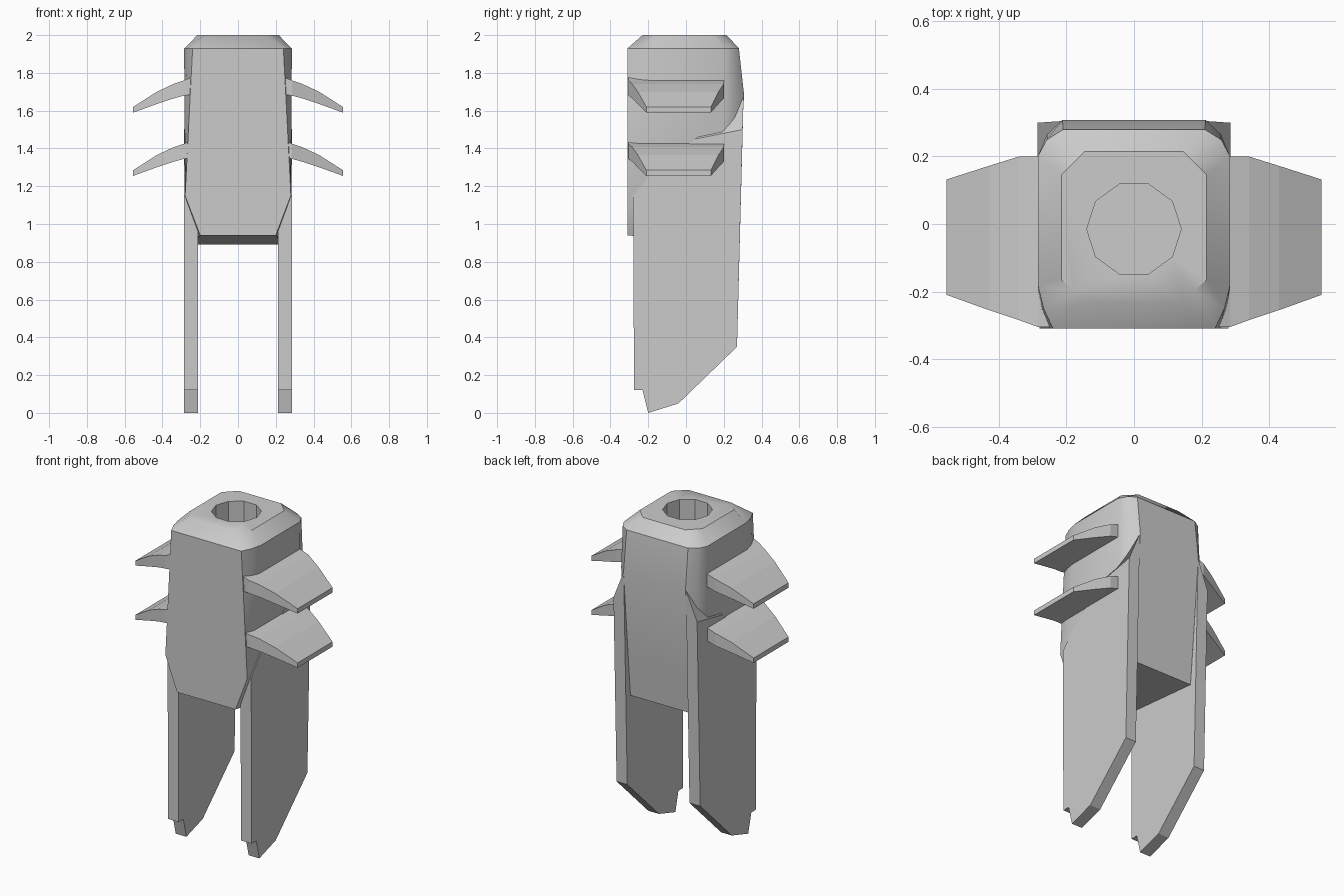
import bpy, bmesh, math
from mathutils import Matrix

if "Cube" in bpy.data.objects:
    bpy.data.objects.remove(bpy.data.objects["Cube"])


def make_object(name, bm):
    bmesh.ops.recalc_face_normals(bm, faces=bm.faces)
    mesh = bpy.data.meshes.new(name)
    bm.to_mesh(mesh)
    bm.free()
    obj = bpy.data.objects.new(name, mesh)
    bpy.context.collection.objects.link(obj)
    return obj


def loft(name, rings):
    """Skin a list of equal-length closed rings and cap both ends."""
    bm = bmesh.new()
    loops = [[bm.verts.new(p) for p in ring] for ring in rings]
    n = len(rings[0])
    for a, b in zip(loops, loops[1:]):
        for i in range(n):
            j = (i + 1) % n
            bm.faces.new((a[i], a[j], b[j], b[i]))
    bm.faces.new(loops[0])
    bm.faces.new(loops[-1])
    return make_object(name, bm)


def body_ring(z, half, slope=0.0):
    """Mirror a right-hand outline (front to back) into a full ring."""
    pts = half + [(-x, y) for x, y in reversed(half)]
    return [(x, y, z - slope * (y + 0.31)) for x, y in pts]


# Body: rounded corners at the top, tapering towards a tilted underside
body = loft("body", [
    body_ring(0.94, [(.2, -.31), (.205, -.26), (.21, -.22),
                     (.212, .18), (.212, .21), (.212, .24)], 0.09),
    body_ring(1.15, [(.28, -.31), (.281, -.29), (.281, -.27),
                     (.28, .18), (.25, .235), (.212, .263)]),
    body_ring(1.68, [(.253, -.31), (.274, -.255), (.284, -.2),
                     (.284, .2), (.258, .265), (.212, .308)]),
    body_ring(1.93, [(.24, -.31), (.268, -.25), (.285, -.18),
                     (.285, .2), (.258, .25), (.21, .28)]),
    body_ring(2.0, [(.145, -.23), (.18, -.198), (.215, -.165),
                    (.215, .145), (.18, .18), (.145, .215)]),
])

# Ten-sided socket sunk into the top
bm = bmesh.new()
bmesh.ops.create_cone(bm, cap_ends=True, segments=10, radius1=.14, radius2=.14, depth=.6,
                      matrix=Matrix.Translation((0, -.015, 2.05))
                      @ Matrix.Rotation(math.radians(90), 4, 'Z'))
cutter = make_object("socket_cutter", bm)
cutter.hide_render = True
mod = body.modifiers.new("socket", 'BOOLEAN')
mod.operation = 'DIFFERENCE'
mod.solver = 'EXACT'
mod.object = cutter
bpy.context.view_layer.objects.active = body
body.select_set(True)
bpy.ops.object.modifier_apply(modifier=mod.name)
bpy.data.objects.remove(cutter)
bpy.ops.object.shade_smooth_by_angle(angle=math.radians(35))

# Side plate outline (y, z); the top rear corner is bevelled outwards
plate = [(-.275, .12), (-.23, .12), (-.2, 0), (-.04, .05), (.27, .35)]
plate_top = [(.05, 1.45), (-.2, 1.25), (-.28, 1.15)]
plate_inner = plate + [(.305, 1.68)] + plate_top
plate_outer = plate + [(.3, 1.5)] + plate_top

# Fin stations: x, top z, bottom z, front y, rear y
fin = [(.2, 1.80, 1.69, -.305, .2), (.285, 1.76, 1.68, -.305, .2),
       (.34, 1.742, 1.665, -.285, .2), (.43, 1.7, 1.635, -.255, .172),
       (.555, 1.62, 1.59, -.21, .132)]

for side, s in (("right", 1), ("left", -1)):
    loft(side + "_leg_plate", [[(s * .213, y, z) for y, z in plate_inner],
                               [(s * .286, y, z) for y, z in plate_outer]])
    for level, drop in (("upper", 0), ("lower", .335)):
        loft(f"{side}_{level}_fin", [
            [(s * x, f, t - drop), (s * x, r, t - drop),
             (s * x, r, b - drop), (s * x, f, b - drop)]
            for x, t, b, f, r in fin])
